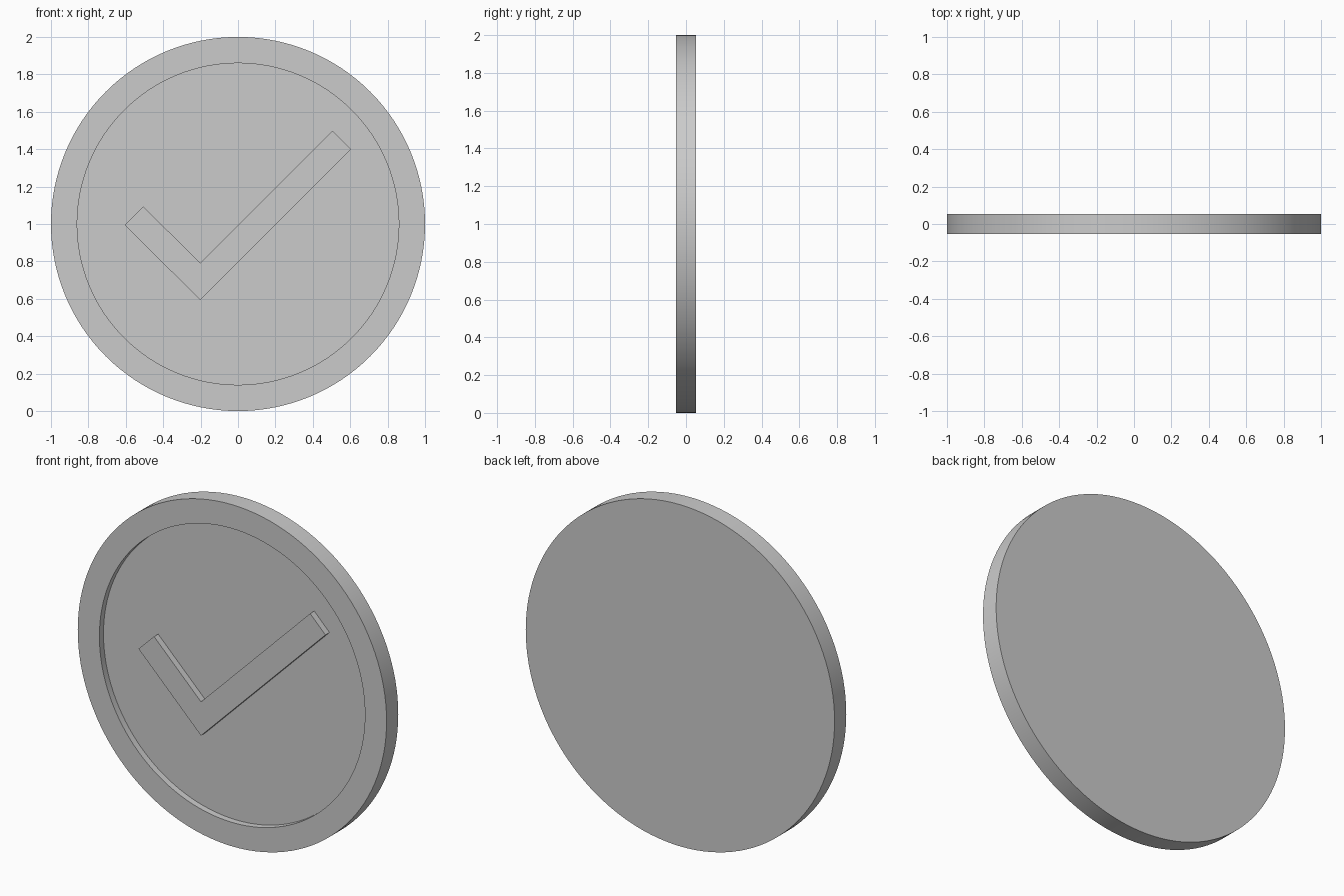
import bpy, bmesh, math
from mathutils import Matrix, Vector

RADIUS, RIM, HALF, RECESS = 1.0, 0.14, 0.054, 0.038

cube = bpy.data.objects.get("Cube")
if cube:
    bpy.data.objects.remove(cube, do_unlink=True)

# Single plain grey
grey = bpy.data.materials.new("grey")
grey.use_nodes = True
color = (0.6, 0.6, 0.6, 1)
grey.diffuse_color = color
grey.node_tree.nodes["Principled BSDF"].inputs["Base Color"].default_value = color


def add_object(name, bm):
    bmesh.ops.recalc_face_normals(bm, faces=bm.faces[:])
    mesh = bpy.data.meshes.new(name)
    bm.to_mesh(mesh)
    bm.free()
    mesh.materials.append(grey)
    obj = bpy.data.objects.new(name, mesh)
    bpy.context.collection.objects.link(obj)
    return obj


# Coin disc: upright cylinder whose front cap is inset and pushed back
bm = bmesh.new()
bmesh.ops.create_cone(
    bm, cap_ends=True, segments=128, radius1=RADIUS, radius2=RADIUS, depth=2 * HALF,
    matrix=Matrix.Translation((0, 0, RADIUS)) @ Matrix.Rotation(math.radians(90), 4, "X"))
bm.normal_update()
front = min(bm.faces, key=lambda f: f.calc_center_median().y)
bmesh.ops.inset_region(bm, faces=[front], thickness=RIM, use_even_offset=True)
floor = bmesh.ops.extrude_face_region(bm, geom=[front])
bmesh.ops.translate(bm, vec=(0, RECESS, 0),
                    verts=[g for g in floor["geom"] if isinstance(g, bmesh.types.BMVert)])
if front.is_valid:
    bmesh.ops.delete(bm, geom=[front], context="FACES_ONLY")
disc = add_object("coin_disc", bm)

bpy.context.view_layer.objects.active = disc
disc.select_set(True)
bpy.ops.object.shade_smooth_by_angle(angle=math.radians(30))

# Raised check mark, flush with the rim
outline = [(-0.606, 0.994), (-0.506, 1.093), (-0.202, 0.792),
           (0.505, 1.498), (0.604, 1.399), (-0.202, 0.594)]
bm = bmesh.new()
face = bm.faces.new([bm.verts.new((x, -HALF, z)) for x, z in outline])
back = bmesh.ops.extrude_face_region(bm, geom=[face])
bmesh.ops.translate(bm, vec=Vector((0, RECESS, 0)),
                    verts=[g for g in back["geom"] if isinstance(g, bmesh.types.BMVert)])
add_object("check_mark", bm)
